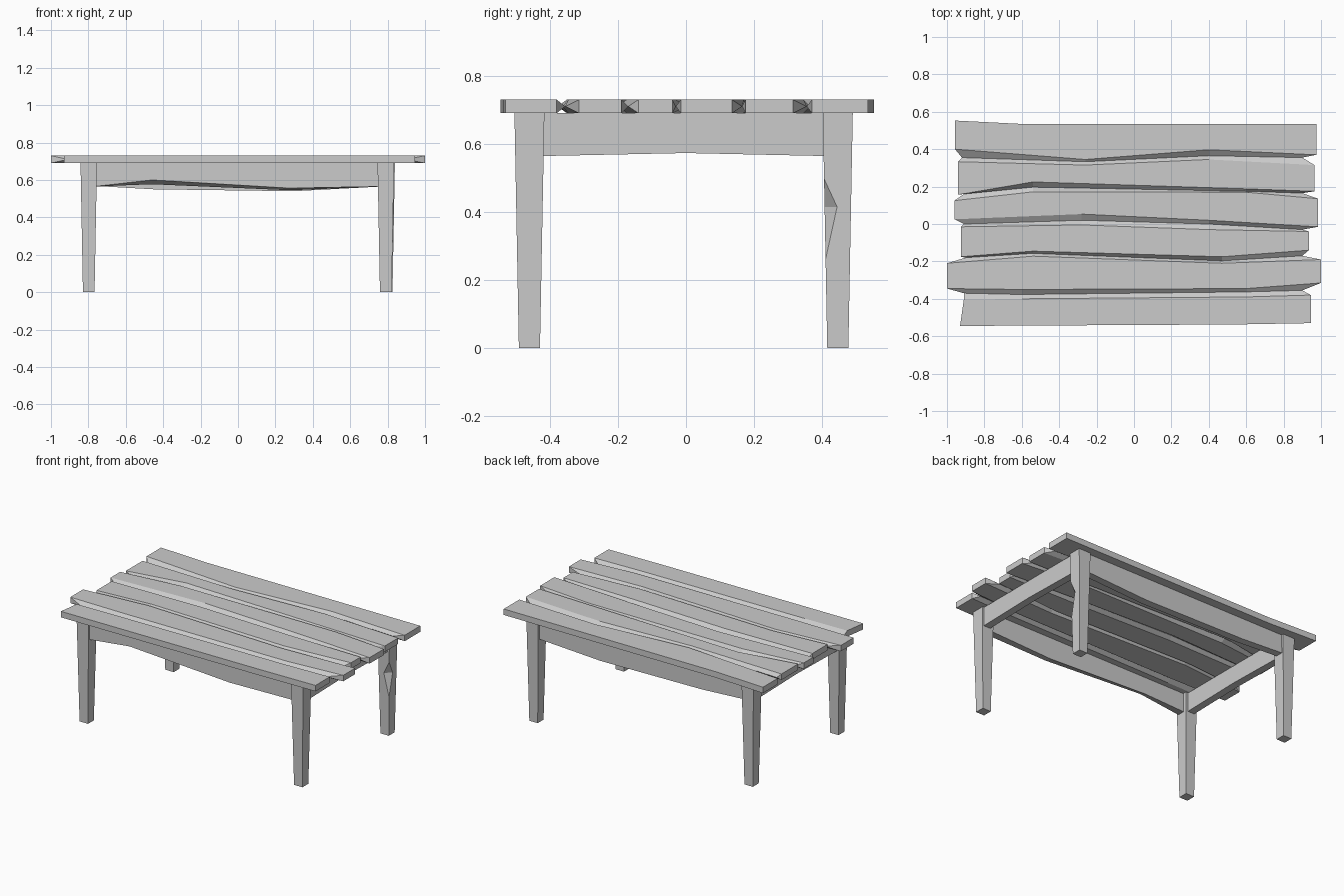
import bpy
import bmesh
from mathutils import Vector

default_cube = bpy.data.objects.get("Cube")
if default_cube:
    bpy.data.objects.remove(default_cube, do_unlink=True)

# Single flat colour for the whole table
wood = bpy.data.materials.new("plain_grey_wood")
wood.use_nodes = True
grey = (0.6, 0.6, 0.6, 1)
wood.diffuse_color = grey
wood.node_tree.nodes["Principled BSDF"].inputs["Base Color"].default_value = grey

TOP, UNDER = 0.73, 0.69
MIDDLE = (TOP + UNDER) / 2


def finish(name, bm):
    """Turn a bmesh into a flat-shaded object in the shared material."""
    bmesh.ops.recalc_face_normals(bm, faces=bm.faces)
    mesh = bpy.data.meshes.new(name)
    bm.to_mesh(mesh)
    bm.free()
    mesh.materials.append(wood)
    obj = bpy.data.objects.new(name, mesh)
    bpy.context.collection.objects.link(obj)
    return obj


def loft(name, rings):
    """Skin a closed solid through equal-sized rings of points."""
    bm = bmesh.new()
    rows = [[bm.verts.new(point) for point in ring] for ring in rings]
    for row, following in zip(rows, rows[1:]):
        for i in range(len(row)):
            j = (i + 1) % len(row)
            bm.faces.new((row[i], row[j], following[j], following[i]))
    bm.faces.new(rows[0])
    bm.faces.new(rows[-1])
    return finish(name, bm)


def plank(name, front, back, front_ridge=None, back_ridge=None):
    """Board whose long sides are either upright or bulge to a worn ridge."""
    bm = bmesh.new()

    def line(points, z):
        return [bm.verts.new((x, y, z)) for x, y in points]

    def side(upper, lower, ridge):
        if ridge is None:
            strips = [(upper, lower)]
        else:
            middle = line(ridge, MIDDLE)
            strips = [(upper, middle), (middle, lower)]
            for end in (0, -1):
                bm.faces.new((upper[end], middle[end], lower[end]))
        for a, b in strips:
            for i in range(len(a) - 1):
                bm.faces.new((a[i], a[i + 1], b[i + 1], b[i]))

    front_top, front_low = line(front, TOP), line(front, UNDER)
    back_top, back_low = line(back, TOP), line(back, UNDER)
    side(front_top, front_low, front_ridge)
    side(back_top, back_low, back_ridge)
    bm.faces.new(front_top + back_top[::-1])
    bm.faces.new(front_low + back_low[::-1])
    for end in (0, -1):
        bm.faces.new((front_top[end], front_low[end], back_low[end], back_top[end]))
    return finish(name, bm)


# Seams between boards, rear to front:
# x, back edge of the nearer board, shared ridge, front edge of the farther board
seams = [
    [(-.92, .333, .355, .40), (-.26, .315, .333, .345),
     (.40, .345, .365, .397), (.90, .315, .355, .37)],
    [(-.91, .125, .16, .157), (-.54, .172, .197, .225),
     (.60, .17, .175, .188), (.90, .135, .165, .175)],
    [(-.91, -.015, 0, .025), (-.28, -.005, .02, .053),
     (.40, -.03, 0, .02), (.90, -.04, -.03, -.015)],
    [(-.90, -.21, -.18, -.175), (-.54, -.172, -.157, -.145),
     (.47, -.21, -.197, -.175), (.90, -.19, -.17, -.14)],
    [(-.91, -.405, -.37, -.345), (-.60, -.40, -.377, -.35),
     (.60, -.39, -.363, -.345), (.90, -.38, -.355, -.315)],
]
board_ends = [(-.957, .975), (-.94, .965), (-.96, .985),
              (-.925, .935), (-1, 1), (-.91, .945)]
rear_edge = [(-.957, .553), (-.60, .535), (.975, .535)]
front_edge = [(-.93, -.545), (.55, -.537), (.945, -.53)]


def edge(seam, column, ends):
    """Board edge along a seam, stretched to the board's own ends."""
    points = [(row[0], row[column]) for row in seam]
    points[0] = (ends[0], points[0][1])
    points[-1] = (ends[1], points[-1][1])
    return points


def ridge_line(seam):
    return [(row[0], row[2]) for row in seam]


# Tabletop boards
for i, ends in enumerate(board_ends):
    behind = seams[i - 1] if i > 0 else None
    ahead = seams[i] if i < len(seams) else None
    plank(f"tabletop_plank_{i + 1}",
          edge(ahead, 3, ends) if ahead else front_edge,
          edge(behind, 1, ends) if behind else rear_edge,
          ridge_line(ahead) if ahead else None,
          ridge_line(behind) if behind else None)


# Tapered legs
def leg(name, x, y):
    def square(half, z):
        return [(x + a * half, y + b * half, z)
                for a, b in ((-1, -1), (1, -1), (1, 1), (-1, 1))]
    return loft(name, [square(.031, 0), square(.044, UNDER)])


leg("front_left_leg", .79, -.46)
leg("front_right_leg", -.798, -.46)
leg("back_right_leg", -.798, .446)
chipped_leg = leg("back_left_leg", .795, .446)

# Chip knocked out of the inner corner of one leg
bm = bmesh.new()
for point in ((.836, .405, .50), (.835, .445, .415), (.831, .41, .26),
              (.792, .405, .415), (.90, .34, .39)):
    bm.verts.new(point)
bmesh.ops.convex_hull(bm, input=bm.verts)
cutter = finish("leg_chip_cutter", bm)
cutter.hide_render = True
chip = chipped_leg.modifiers.new("chip", "BOOLEAN")
chip.operation = "DIFFERENCE"
chip.solver = "EXACT"
chip.object = cutter
bpy.context.view_layer.objects.active = chipped_leg
bpy.ops.object.modifier_apply(modifier=chip.name)
bpy.data.objects.remove(cutter, do_unlink=True)


# Aprons: each station is position along the rail, outer and inner bottom height
def apron(name, stations, outer, inner, along_x=True):
    rings = []
    for t, outer_z, inner_z in stations:
        section = ((outer, UNDER), (outer, outer_z), (inner, inner_z), (inner, UNDER))
        rings.append([Vector((t, d, z) if along_x else (d, t, z)) for d, z in section])
    loft(name, rings)


apron("front_apron", [(-.77, .565, .565), (-.46, .60, .577),
                      (.28, .556, .545), (.77, .565, .565)], -.49, -.44)
apron("back_apron", [(-.77, .568, .568), (-.45, .55, .55),
                     (.30, .54, .54), (.77, .565, .565)], .475, .425)
for name, sign in (("left_apron", 1), ("right_apron", -1)):
    apron(name, [(-.43, .564, .564), (0, .573, .573), (.42, .564, .564)],
          sign * .822, sign * .772, along_x=False)
